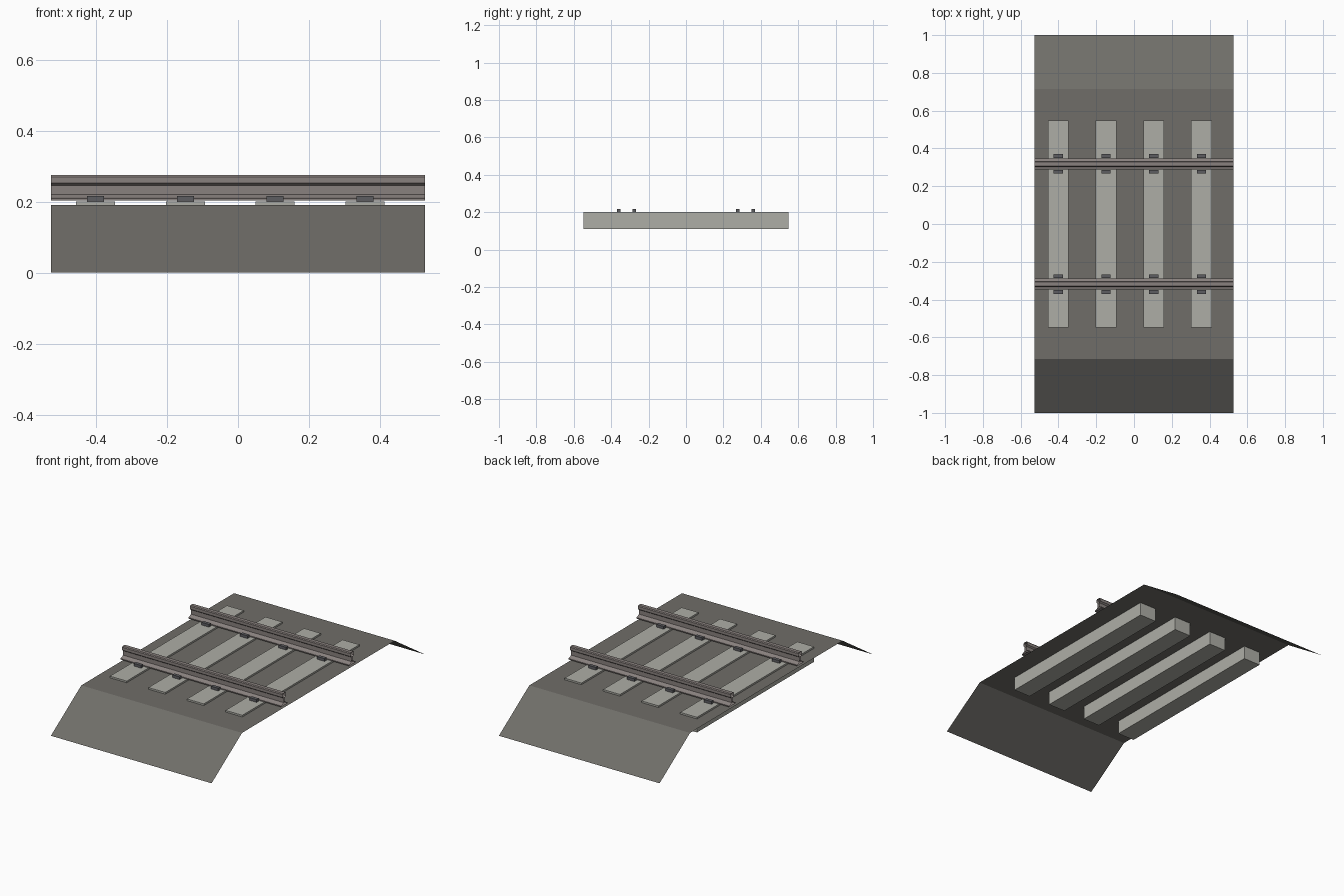
import bpy, bmesh

if "Cube" in bpy.data.objects:
    bpy.data.objects.remove(bpy.data.objects["Cube"])

HALF_LEN = 0.527                     # half the track length along x
RAIL_Y = 0.318
SLEEPER_X = [-0.401 + i * 0.2527 for i in range(4)]


def material(name, rgb):
    m = bpy.data.materials.new(name)
    m.diffuse_color = (*rgb, 1)
    m.use_nodes = True
    m.node_tree.nodes["Principled BSDF"].inputs["Base Color"].default_value = m.diffuse_color
    return m


def finish(name, bm, mat):
    me = bpy.data.meshes.new(name)
    bm.to_mesh(me)
    bm.free()
    me.materials.append(mat)
    ob = bpy.data.objects.new(name, me)
    bpy.context.collection.objects.link(ob)
    return ob


def sweep(name, profile, mat, closed, y=0.0):
    """Stretch a (y, z) profile along x, leaving the ends open."""
    bm = bmesh.new()
    rows = [[bm.verts.new((x, y + py, pz)) for py, pz in profile]
            for x in (-HALF_LEN, HALF_LEN)]
    n = len(profile)
    for i in range(n if closed else n - 1):
        j = (i + 1) % n
        bm.faces.new((rows[0][i], rows[1][i], rows[1][j], rows[0][j]))
    return finish(name, bm, mat)


def box(name, x, y, z0, z1, sx, sy, mat):
    bm = bmesh.new()
    bmesh.ops.create_cube(bm, size=1)
    bmesh.ops.scale(bm, vec=(sx, sy, z1 - z0), verts=bm.verts)
    bmesh.ops.translate(bm, vec=(x, y, (z0 + z1) / 2), verts=bm.verts)
    return finish(name, bm, mat)


gravel = material("gravel", (0.16, 0.155, 0.14))
concrete = material("concrete", (0.42, 0.42, 0.38))
steel = material("rail_steel", (0.25, 0.22, 0.21))
dark = material("clip_steel", (0.11, 0.11, 0.12))

# Ballast bed: open sheet with sloping shoulders
sweep("ballast_bed", [(1, 0), (0.715, 0.19), (-0.715, 0.19), (-1, 0)], gravel, False)

# Rails: foot, web and head, mirrored half profile
half = [(0.030, 0.203), (0.030, 0.209), (0.018, 0.213), (0.006, 0.220), (0.006, 0.246),
        (0.015, 0.253), (0.015, 0.270), (0.011, 0.275)]
rail_profile = half + [(-y, z) for y, z in reversed(half)]
for side, label in ((-1, "front"), (1, "back")):
    sweep(f"{label}_rail", rail_profile, steel, True, side * RAIL_Y)

# Sleepers, each with a pair of clips per rail
for i, x in enumerate(SLEEPER_X, 1):
    box(f"sleeper_{i}", x, 0, 0.11, 0.2, 0.11, 1.096, concrete)
    for rail in (-RAIL_Y, RAIL_Y):
        for off in (-0.0415, 0.0415):
            box(f"rail_clip_{i}", x, rail + off, 0.199, 0.216, 0.048, 0.02, dark)
